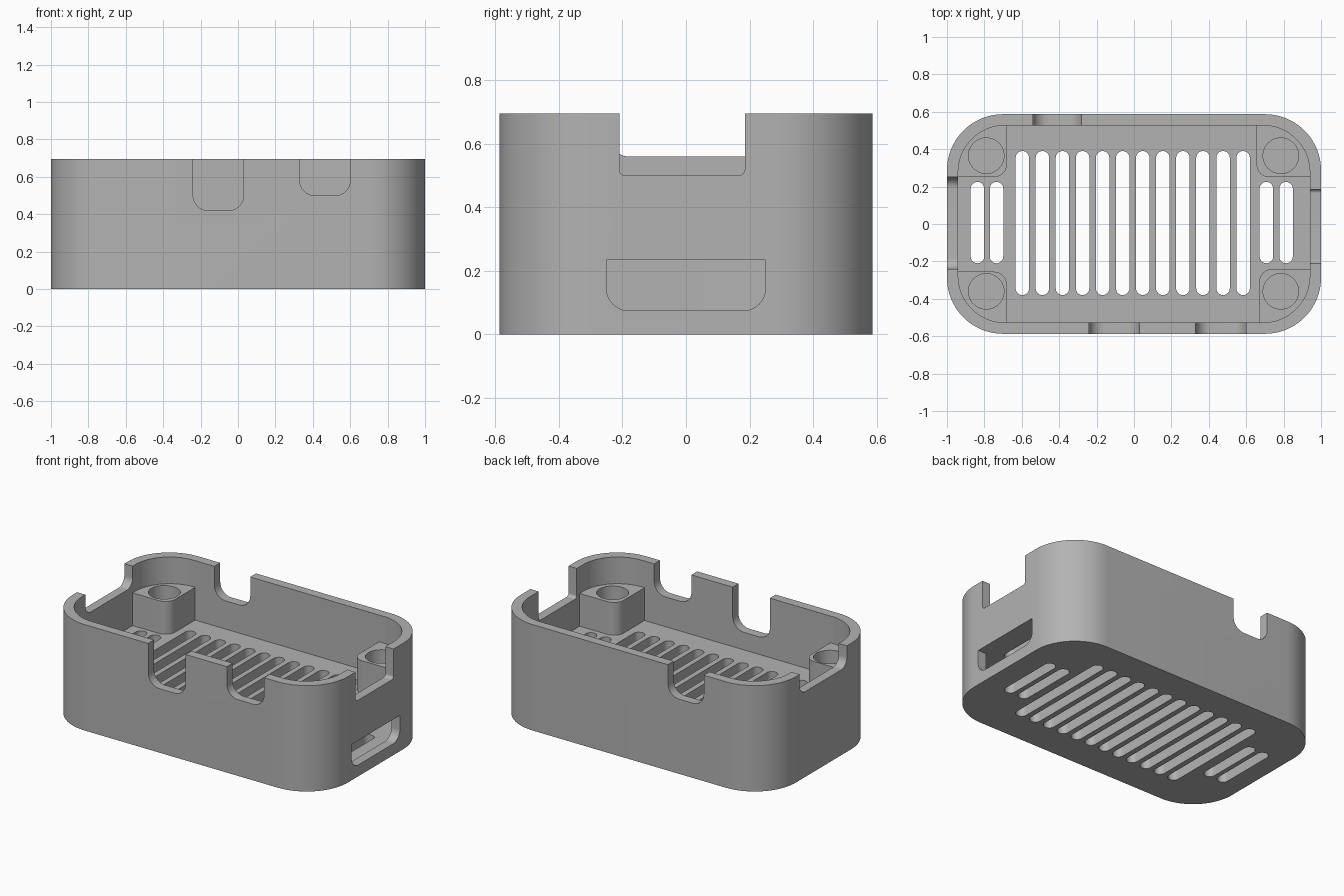
import bpy, bmesh
from math import pi, cos, sin

old = bpy.data.objects.get("Cube")
if old:
    bpy.data.objects.remove(old, do_unlink=True)

grey = bpy.data.materials.new("plain grey")
grey.use_nodes = True
colour = (0.45, 0.45, 0.45, 1)
grey.diffuse_color = colour
grey.node_tree.nodes["Principled BSDF"].inputs["Base Color"].default_value = colour

HALF_X, HALF_Y, HEIGHT, WALL = 1.0, 0.587, 0.695, 0.06
FLOOR = 0.305


def outline(u0, u1, v0, v1, low_r, high_r, steps=12):
    """Rounded rectangle, with one radius for the low-v corners and one for the high-v corners."""
    corners = ((u0, v0, 1, 1, low_r, pi), (u1, v0, -1, 1, low_r, 1.5 * pi),
               (u1, v1, -1, -1, high_r, 0), (u0, v1, 1, -1, high_r, 0.5 * pi))
    pts = []
    for u, v, su, sv, r, start in corners:
        n = steps if r else 0
        for i in range(n + 1):
            a = start + (pi / 2) * i / max(n, 1)
            pts.append((u + r * (su + cos(a)), v + r * (sv + sin(a))))
    # drop repeated points where two arcs meet
    return [p for i, p in enumerate(pts)
            if abs(p[0] - pts[i - 1][0]) + abs(p[1] - pts[i - 1][1]) > 1e-5]


def prisms(name, outlines, w0, w1, axis="z"):
    """Object made of outlines extruded along an axis."""
    place = {"x": lambda u, v, w: (w, u, v),
             "y": lambda u, v, w: (u, w, v),
             "z": lambda u, v, w: (u, v, w)}[axis]
    bm = bmesh.new()
    for pts in outlines:
        low = [bm.verts.new(place(u, v, w0)) for u, v in pts]
        high = [bm.verts.new(place(u, v, w1)) for u, v in pts]
        bm.faces.new(low)
        bm.faces.new(high)
        for i in range(len(pts)):
            bm.faces.new((low[i - 1], low[i], high[i], high[i - 1]))
    bmesh.ops.recalc_face_normals(bm, faces=bm.faces)
    mesh = bpy.data.meshes.new(name)
    bm.to_mesh(mesh)
    bm.free()
    mesh.materials.append(grey)
    obj = bpy.data.objects.new(name, mesh)
    bpy.context.collection.objects.link(obj)
    return obj


def cut(target, cutter):
    mod = target.modifiers.new("cut", "BOOLEAN")
    mod.operation = "DIFFERENCE"
    mod.solver = "EXACT"
    mod.object = cutter
    bpy.context.view_layer.objects.active = target
    bpy.ops.object.modifier_apply(modifier=mod.name)
    bpy.data.objects.remove(cutter, do_unlink=True)


def shell(inset, r):
    x, y = HALF_X - inset, HALF_Y - inset
    return outline(-x, x, -y, y, r, r, 20)


# Outer body
case = prisms("case_body", [shell(0, 0.30)], 0, HEIGHT)

# Upper tray, leaving a post in each corner
tray = prisms("tray_cutter", [shell(WALL, 0.25)], FLOOR, HEIGHT + 0.2)
posts = []
for x, y in ((-0.68, 0.25), (0.655, 0.25), (-0.68, -0.255), (0.67, -0.24)):
    xs = sorted((x, 1.2 if x > 0 else -1.2))
    ys = sorted((y, 0.8 if y > 0 else -0.8))
    posts.append(outline(*xs, *ys, 0.07, 0.07))
cut(tray, prisms("post_shapes", posts, 0.1, 0.52))
cut(case, tray)

# Lower chamber under the tray floor
cut(case, prisms("chamber_cutter", [shell(WALL, 0.25)], 0.065, 0.235))

# Round sockets in the posts
sockets = [outline(x - 0.095, x + 0.095, y - 0.095, y + 0.095, 0.095, 0.095)
           for x in (-0.79, 0.785) for y in (-0.36, 0.365)]
cut(case, prisms("socket_cutter", sockets, 0.42, 0.7))

# Vent slots through both floors
vents = [(-0.597 + 0.1073 * i, -0.38, 0.39) for i in range(12)]
vents += [(x, -0.21, 0.225) for x in (-0.837, -0.735, 0.708, 0.813)]
r = 0.036
cut(case, prisms("vent_cutter",
                 [outline(x - r, x + r, a, b, r, r, 8) for x, a, b in vents], -0.1, 0.4))

# Port notches in the walls: axis, side, start, end, bottom, top, corner radius
OPEN = HEIGHT + 0.1
for axis, side, a, b, low, top, r in (
        ("y", -1, -0.24, 0.03, 0.42, OPEN, 0.08),
        ("y", -1, 0.33, 0.60, 0.50, OPEN, 0.08),
        ("y", 1, -0.54, -0.28, 0.49, OPEN, 0.08),
        ("x", -1, -0.24, 0.25, 0.56, OPEN, 0.06),
        ("x", 1, -0.21, 0.185, 0.50, OPEN, 0.02),
        ("x", 1, -0.25, 0.25, 0.075, 0.235, 0.07)):
    edge = HALF_X if axis == "x" else HALF_Y
    w = sorted((side * (edge - WALL - 0.02), side * (edge + 0.1)))
    cut(case, prisms("notch_cutter", [outline(a, b, low, top, r, 0)], *w, axis))

# Smooth round corners, crisp edges
bpy.ops.object.select_all(action="DESELECT")
case.select_set(True)
bpy.context.view_layer.objects.active = case
bpy.ops.object.shade_smooth_by_angle(angle=pi / 6)
